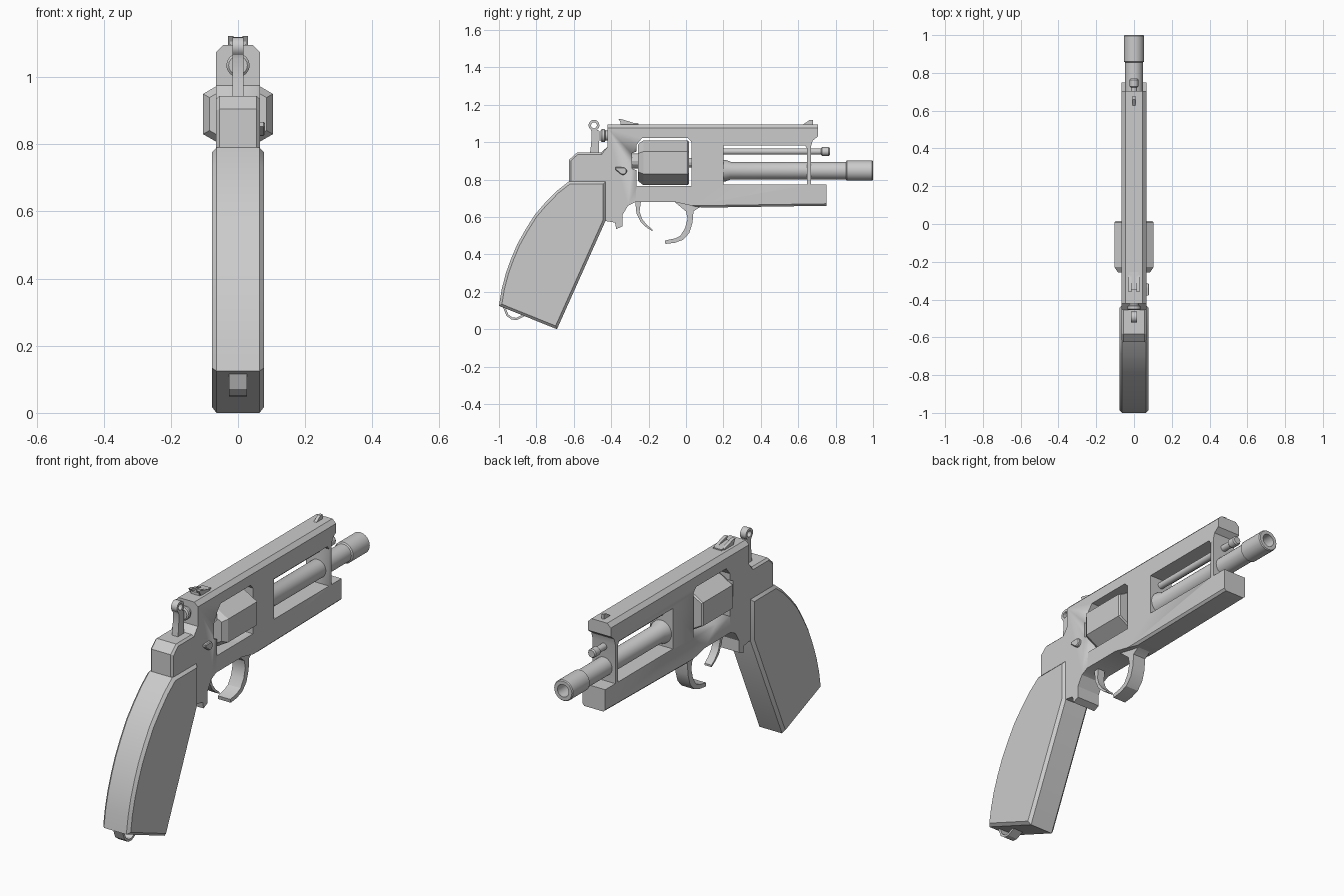
import bpy, bmesh, math
from mathutils import Vector


def finish(bm, name, angle=28):
    bmesh.ops.recalc_face_normals(bm, faces=bm.faces)
    me = bpy.data.meshes.new(name)
    bm.to_mesh(me)
    bm.free()
    ob = bpy.data.objects.new(name, me)
    bpy.context.collection.objects.link(ob)
    bpy.ops.object.select_all(action='DESELECT')
    ob.select_set(True)
    bpy.context.view_layer.objects.active = ob
    bpy.ops.object.shade_smooth_by_angle(angle=math.radians(angle))
    return ob


def extrude(name, pts, x0, x1, chamfers=()):
    """Extrude a (y, z) outline along x; chamfers = (test(y, z), width)."""
    bm = bmesh.new()
    a = [bm.verts.new((x0, y, z)) for y, z in pts]
    b = [bm.verts.new((x1, y, z)) for y, z in pts]
    bm.faces.new(a)
    bm.faces.new(b[::-1])
    for i in range(len(pts)):
        j = (i + 1) % len(pts)
        bm.faces.new((a[i], b[i], b[j], a[j]))
    bmesh.ops.recalc_face_normals(bm, faces=bm.faces)
    for test, width in chamfers:
        edges = [e for e in bm.edges
                 if abs(e.verts[0].co.x - e.verts[1].co.x) < 1e-5
                 and abs(e.verts[0].co.x - x0) * abs(e.verts[0].co.x - x1) < 1e-6
                 and all(test(v.co.y, v.co.z) for v in e.verts)]
        bmesh.ops.bevel(bm, geom=edges, offset=width, segments=1,
                        affect='EDGES', clamp_overlap=True)
    return finish(bm, name)


def lathe(name, rings, zc, segs=24):
    """Stack (radius, y) rings around an axis parallel to y."""
    bm = bmesh.new()
    loops = []
    for r, y in rings:
        loops.append([bm.verts.new((r * math.sin(math.tau * k / segs), y,
                                    zc + r * math.cos(math.tau * k / segs)))
                      for k in range(segs)])
    for p, q in zip(loops, loops[1:]):
        for k in range(segs):
            n = (k + 1) % segs
            bm.faces.new((p[k], p[n], q[n], q[k]))
    bm.faces.new(loops[0])
    bm.faces.new(loops[-1])
    return finish(bm, name)


def ribbon(name, path, t, half):
    """Bent strip of thickness t that follows a (y, z) path."""
    p = [Vector(q) for q in path]
    left, right = [], []
    for i, c in enumerate(p):
        d = (p[min(i + 1, len(p) - 1)] - p[max(i - 1, 0)]).normalized()
        n = Vector((-d.y, d.x)) * t / 2
        left.append(tuple(c + n))
        right.append(tuple(c - n))
    return extrude(name, left + right[::-1], -half, half)


def cut(ob, pts):
    c = extrude("cutter", pts, -0.3, 0.3)
    c.hide_render = True
    m = ob.modifiers.new("cut", 'BOOLEAN')
    m.operation, m.solver, m.object = 'DIFFERENCE', 'EXACT', c
    bpy.context.view_layer.objects.active = ob
    bpy.ops.object.modifier_apply(modifier=m.name)
    bpy.data.objects.remove(c)


def arc(cy, cz, r, a0, a1, n):
    return [(cy + r * math.cos(math.radians(a0 + (a1 - a0) * i / n)),
             cz + r * math.sin(math.radians(a0 + (a1 - a0) * i / n))) for i in range(n + 1)]


# Frame with top rail, front plate and underlug
frame = extrude("frame", [
    (-0.60, 0.75), (-0.626, 0.79), (-0.626, 0.905), (-0.583, 0.944), (-0.455, 0.944),
    (-0.42, 0.975), (-0.42, 1.095), (0.705, 1.095), (0.705, 1.03), (0.677, 1.008),
    (0.668, 0.975), (0.668, 0.775), (0.75, 0.775), (0.75, 0.66), (0.09, 0.65),
    (0.03, 0.66), (-0.06, 0.68), (-0.27, 0.68), (-0.31, 0.66), (-0.34, 0.61),
    (-0.34, 0.55), (-0.373, 0.535), (-0.38, 0.57), (-0.44, 0.58), (-0.47, 0.72)],
    -0.065, 0.065,
    [(lambda y, z: z > 1.09, 0.02),
     (lambda y, z: y < -0.41 and 0.78 < z < 0.98, 0.01),
     (lambda y, z: y > 0.08 and z < 0.67, 0.012)])
# Cylinder window and barrel window
cut(frame, [(-0.265, 0.765), (0.03, 0.765), (0.03, 1.0), (0.01, 1.022), (-0.235, 1.022),
            (-0.265, 0.985), (-0.265, 0.95), (-0.29, 0.94), (-0.29, 0.86), (-0.265, 0.85)])
cut(frame, [(0.2, 0.775), (0.648, 0.775), (0.648, 0.965), (0.635, 0.983), (0.2, 0.983)])

# Six-sided cylinder and its rear ratchet
lathe("cylinder", [(0.098, -0.256), (0.12, -0.228), (0.12, 0.008), (0.113, 0.015)], 0.89, 6)
lathe("cylinder_ratchet", [(0.04, -0.292), (0.04, -0.25)], 0.90, 12)
lathe("cylinder_pin", [(0.025, 0.0), (0.025, 0.05)], 0.89, 12)

# Barrel with bored muzzle sleeve, and ejector rod
lathe("barrel", [(0.058, 0.18), (0.058, 0.21), (0.047, 0.24), (0.047, 0.855), (0.054, 0.86),
                 (0.054, 0.995), (0.05, 1.0), (0.032, 1.0), (0.032, 0.8)], 0.848)
lathe("ejector_rod", [(0.017, 0.18), (0.017, 0.722), (0.023, 0.728), (0.023, 0.763),
                      (0.018, 0.77)], 0.95, 16)

# Grip
extrude("grip", [
    (-0.43, 0.79), (-0.626, 0.79), (-0.69, 0.74), (-0.754, 0.675), (-0.81, 0.61),
    (-0.86, 0.53), (-0.902, 0.455), (-0.936, 0.375), (-0.963, 0.30), (-0.985, 0.215),
    (-1.0, 0.125), (-0.69, 0.0), (-0.43, 0.58)],
    -0.078, 0.078, [(lambda y, z: True, 0.014)])
ribbon("lanyard_loop", [(-0.975, 0.125), (-0.955, 0.075), (-0.93, 0.057), (-0.905, 0.055),
                        (-0.865, 0.075), (-0.855, 0.09)], 0.012, 0.027)

# Trigger guard and trigger
extrude("trigger_guard", [
    (0.10, 0.66), (0.07, 0.65), (0.04, 0.63), (0.035, 0.57), (0.018, 0.515), (-0.015, 0.478),
    (-0.06, 0.462), (-0.11, 0.456), (-0.113, 0.474), (-0.06, 0.485), (-0.03, 0.50),
    (-0.005, 0.54), (0.008, 0.59), (0.0, 0.63), (-0.06, 0.68), (-0.02, 0.70)],
    -0.036, 0.036)
extrude("trigger", [(-0.272, 0.69), (-0.265, 0.62), (-0.24, 0.57), (-0.21, 0.543),
                    (-0.18, 0.524), (-0.18, 0.534), (-0.21, 0.558), (-0.235, 0.59),
                    (-0.248, 0.63), (-0.24, 0.69)], -0.02, 0.02)

# Hammer with ring spur, and striker disc
hammer = extrude("hammer", arc(-0.492, 1.09, 0.029, -55, 235, 16) + [
    (-0.505, 1.055), (-0.507, 0.99), (-0.515, 0.93), (-0.465, 0.93), (-0.463, 1.06)],
    -0.017, 0.017)
cut(hammer, arc(-0.492, 1.09, 0.016, 0, 330, 11))
lathe("striker", [(0.028, -0.456), (0.035, -0.45), (0.035, -0.435), (0.027, -0.43),
                  (0.027, -0.41)], 1.035, 16)

# Sights
extrude("front_sight", [(0.62, 1.09), (0.66, 1.118), (0.678, 1.118), (0.678, 1.09)],
        -0.008, 0.008)
extrude("rear_sight_base", [(-0.35, 1.09), (-0.35, 1.108), (-0.255, 1.101), (-0.255, 1.09)],
        -0.024, 0.024)
for side, s in (("left", -1), ("right", 1)):
    extrude("rear_sight_" + side, [(-0.34, 1.09), (-0.36, 1.123), (-0.345, 1.123),
                                   (-0.27, 1.10), (-0.27, 1.09)],
            min(s * 0.013, s * 0.03), max(s * 0.013, s * 0.03))

# Cylinder latch on the right side
extrude("cylinder_latch", arc(-0.337, 0.846, 0.021, -130, 100, 10) + [(-0.378, 0.866),
        (-0.378, 0.853)], 0.06, 0.08, [(lambda y, z: True, 0.004)])
